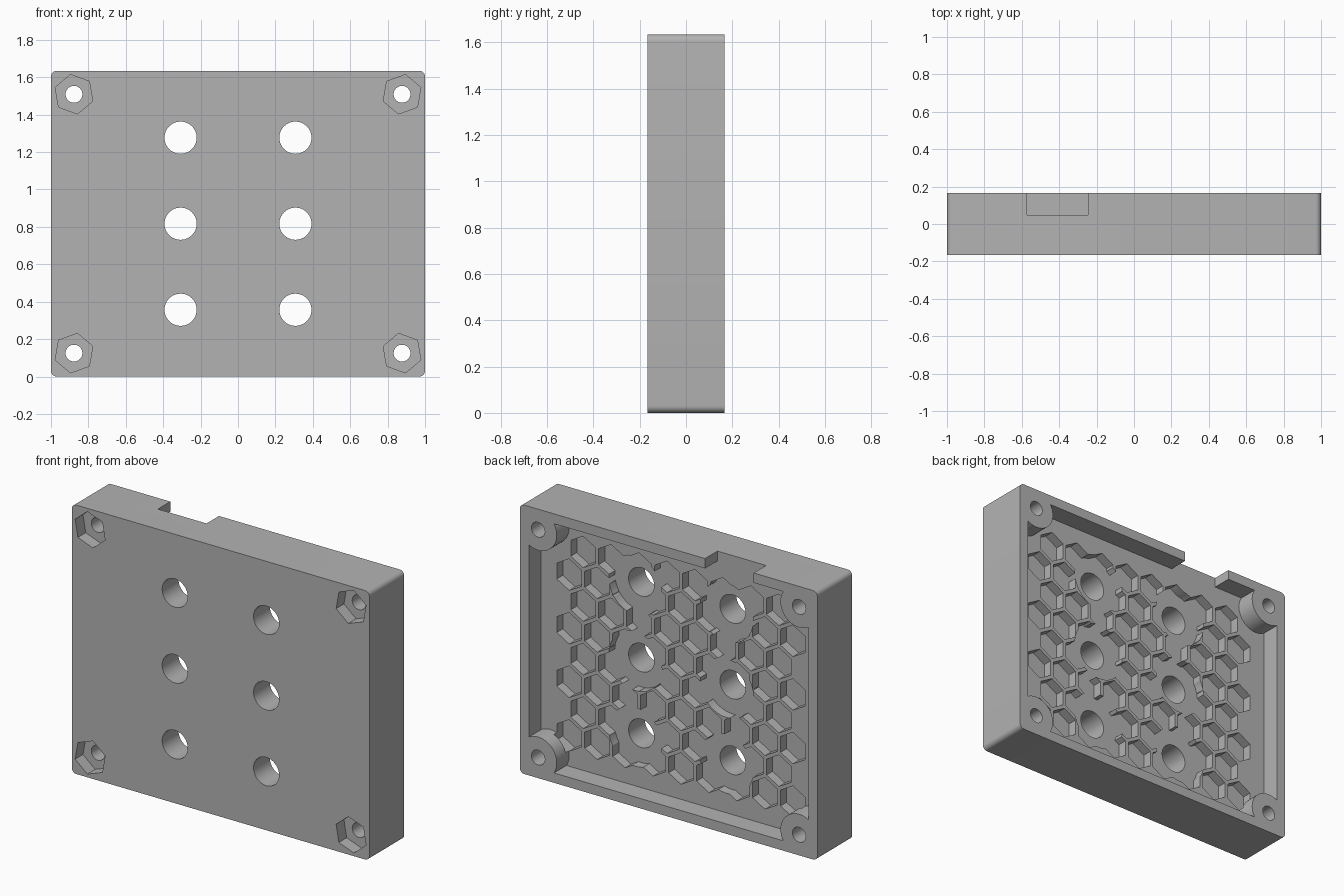
import bpy, bmesh
from math import sin, cos, pi, radians, sqrt

if "Cube" in bpy.data.objects:
    bpy.data.objects.remove(bpy.data.objects["Cube"])

HALF_W, HEIGHT = 1.0, 1.634
FRONT, BACK = -0.167, 0.167
LEDGE, FLOOR = 0.048, -0.01          # pocket floor, honeycomb floor
MID_Z = HEIGHT / 2
SCREWS = [(sx, sz) for sx in (-1, 1) for sz in (-1, 1)]
SCREW_X, SCREW_Z = 0.877, 0.692
HOLES = [(x, MID_Z + dz) for x in (-0.307, 0.307) for dz in (-0.46, 0, 0.46)]

grey = bpy.data.materials.new("grey_plastic")
grey.use_nodes = True
colour = (0.45, 0.45, 0.45, 1)
grey.diffuse_color = colour
grey.node_tree.nodes["Principled BSDF"].inputs["Base Color"].default_value = colour


def ring(x, z, r, n, start=0.0):
    """Regular polygon outline in the x-z plane."""
    return [(x + r * cos(start + 2 * pi * i / n), z + r * sin(start + 2 * pi * i / n))
            for i in range(n)]


def prisms(name, outlines, y0, y1):
    """One object holding every outline extruded from y0 to y1."""
    bm = bmesh.new()
    for pts in outlines:
        lo = [bm.verts.new((x, y0, z)) for x, z in pts]
        hi = [bm.verts.new((x, y1, z)) for x, z in pts]
        bm.faces.new(lo)
        bm.faces.new(hi[::-1])
        for i in range(len(pts)):
            j = (i + 1) % len(pts)
            bm.faces.new((lo[j], lo[i], hi[i], hi[j]))
    bmesh.ops.recalc_face_normals(bm, faces=bm.faces)
    mesh = bpy.data.meshes.new(name)
    bm.to_mesh(mesh)
    bm.free()
    mesh.materials.append(grey)
    obj = bpy.data.objects.new(name, mesh)
    bpy.context.collection.objects.link(obj)
    return obj


def rectangle(x0, x1, z0, z1):
    return [(x0, z0), (x1, z0), (x1, z1), (x0, z1)]


def rounded_rectangle(r, steps=8):
    pts = []
    for k, (sx, sz) in enumerate([(1, 1), (-1, 1), (-1, -1), (1, -1)]):
        for i in range(steps + 1):
            a = pi / 2 * (k + i / steps)
            pts.append((sx * (HALF_W - r) + r * cos(a),
                        MID_Z + sz * (MID_Z - r) + r * sin(a)))
    return pts


def cut(target, cutter):
    """Subtract the cutter and discard it."""
    mod = target.modifiers.new("cut", "BOOLEAN")
    mod.operation, mod.solver, mod.object = "DIFFERENCE", "EXACT", cutter
    bpy.context.view_layer.objects.active = target
    bpy.ops.object.modifier_apply(modifier=mod.name)
    bpy.data.objects.remove(cutter)


def screw_rings(r, n, start=None):
    return [ring(sx * SCREW_X, MID_Z + sz * SCREW_Z, r, n,
                 0 if start is None else -sx * sz * start + pi / 2)
            for sx, sz in SCREWS]


# Solid case body
case = prisms("case_body", [rounded_rectangle(0.03)], FRONT, BACK)

# Rear pocket, leaving round screw bosses in the corners
pocket = prisms("pocket_cutter", [rectangle(-0.94, 0.94, 0.06, HEIGHT - 0.06)], LEDGE, BACK + 0.1)
cut(pocket, prisms("boss_shape", screw_rings(0.125, 48), LEDGE - 0.1, BACK + 0.2))
cut(case, pocket)

# Cable notch through the top wall
cut(case, prisms("notch_cutter", [rectangle(-0.572, -0.245, HEIGHT - 0.1, HEIGHT + 0.1)],
                 LEDGE, BACK + 0.1))

# Honeycomb recesses: rows of nine and eight cells
pitch, rib = 0.188, 0.022
cells = []
for row in range(8):
    count = 9 - row % 2
    z = MID_Z + (row - 3.5) * pitch * sqrt(3) / 2
    cells += [ring((i - (count - 1) / 2) * pitch, z, (pitch - rib) / sqrt(3), 6, pi / 6)
              for i in range(count)]
cut(case, prisms("honeycomb_cutter", cells, FLOOR, LEDGE + 0.03))

# Round clearances and through holes
cut(case, prisms("clearance_cutter", [ring(x, z, 0.178, 48) for x, z in HOLES], FLOOR, LEDGE + 0.03))
cut(case, prisms("hole_cutter", [ring(x, z, 0.086, 48) for x, z in HOLES], FRONT - 0.1, BACK + 0.1))

# Screw holes with hexagonal nut pockets at the front
cut(case, prisms("screw_cutter", screw_rings(0.045, 32), FRONT - 0.1, BACK + 0.1))
cut(case, prisms("nut_cutter", screw_rings(0.107, 6, radians(10)), FRONT - 0.1, FRONT + 0.075))

bpy.ops.object.select_all(action="DESELECT")
case.select_set(True)
bpy.context.view_layer.objects.active = case
bpy.ops.object.shade_smooth_by_angle(angle=radians(30))
